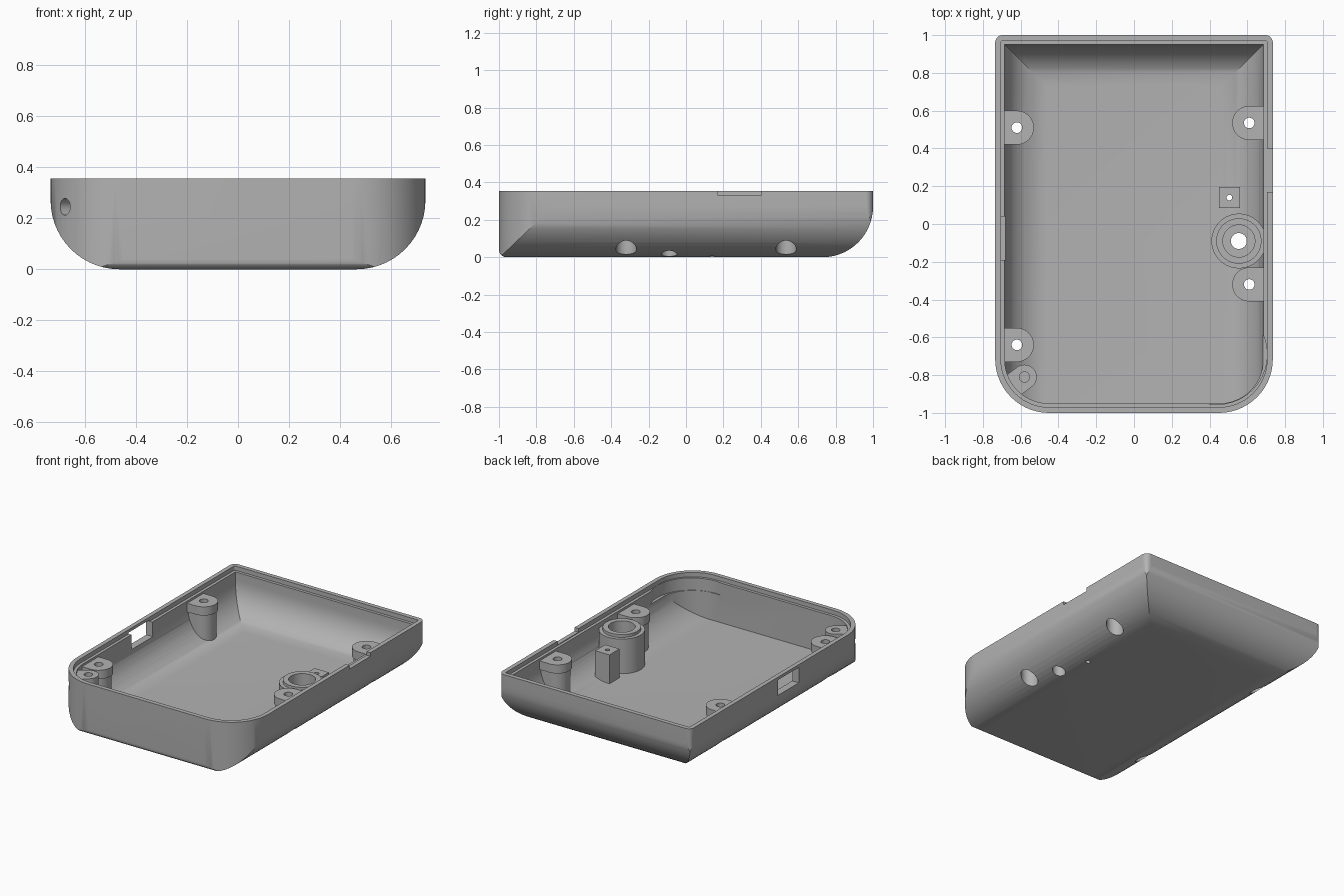
import bpy, bmesh, math
from mathutils import Vector

cube = bpy.data.objects.get("Cube")
if cube:
    bpy.data.objects.remove(cube, do_unlink=True)

grey = bpy.data.materials.new("plain grey")
grey.use_nodes = True
grey.diffuse_color = (0.45, 0.45, 0.45, 1)
grey.node_tree.nodes["Principled BSDF"].inputs["Base Color"].default_value = (0.45, 0.45, 0.45, 1)


def rounded_rect(a0, a1, b0, b1, radii, steps=14):
    """Outline with one radius per corner: low-low, high-low, high-high, low-high."""
    corners = [(a0, b0, 1, 1), (a1, b0, -1, 1), (a1, b1, -1, -1), (a0, b1, 1, -1)]
    pts = []
    for i, ((a, b, sa, sb), r) in enumerate(zip(corners, radii)):
        if r <= 0:
            pts.append((a, b))
            continue
        for k in range(steps + 1):
            t = math.pi + math.pi / 2 * (i + k / steps)
            pts.append((a + sa * r + r * math.cos(t), b + sb * r + r * math.sin(t)))
    return pts


def prism(name, pts, axis, lo, hi):
    """Extrude a closed outline along one axis."""
    place = {"x": lambda a, b, h: (h, a, b),
             "y": lambda a, b, h: (a, h, b),
             "z": lambda a, b, h: (a, b, h)}[axis]
    bm = bmesh.new()
    low = [bm.verts.new(place(a, b, lo)) for a, b in pts]
    high = [bm.verts.new(place(a, b, hi)) for a, b in pts]
    bm.faces.new(low)
    bm.faces.new(high)
    for i in range(len(pts)):
        j = (i + 1) % len(pts)
        bm.faces.new((low[i], low[j], high[j], high[i]))
    bmesh.ops.recalc_face_normals(bm, faces=bm.faces)
    mesh = bpy.data.meshes.new(name)
    bm.to_mesh(mesh)
    bm.free()
    mesh.materials.append(grey)
    ob = bpy.data.objects.new(name, mesh)
    bpy.context.collection.objects.link(ob)
    return ob


def box(name, x0, x1, y0, y1, z0, z1):
    return prism(name, [(x0, y0), (x1, y0), (x1, y1), (x0, y1)], "z", z0, z1)


def cylinder(name, x, y, r, z0, z1, n=40):
    ring = [(x + r * math.cos(math.tau * k / n), y + r * math.sin(math.tau * k / n)) for k in range(n)]
    return prism(name, ring, "z", z0, z1)


def tongue(name, x, y, r, direction, length, z0, z1, n=24):
    """Round-nosed post whose flat sides run out along a direction."""
    a = math.atan2(direction[1], direction[0])
    pts = [(x + r * math.cos(a + math.pi * (0.5 + k / n)), y + r * math.sin(a + math.pi * (0.5 + k / n)))
           for k in range(n + 1)]
    dx, dy = length * math.cos(a), length * math.sin(a)
    pts += [(pts[-1][0] + dx, pts[-1][1] + dy), (pts[0][0] + dx, pts[0][1] + dy)]
    return prism(name, pts, "z", z0, z1)


def combine(target, tool, operation, keep=False):
    mod = target.modifiers.new("cut", "BOOLEAN")
    mod.operation, mod.solver, mod.object = operation, "EXACT", tool
    bpy.context.view_layer.objects.active = target
    bpy.ops.object.modifier_apply(modifier=mod.name)
    if not keep:
        bpy.data.objects.remove(tool, do_unlink=True)


def outline(d):
    back, front = 0.04 - d, 0.285 - d
    return rounded_rect(d - 0.735, 0.735 - d, d - 1, 1 - d, (front, front, back, back))


def body(name, d, top):
    """Tray solid, inset by d: plan outline crossed with its two side profiles."""
    ob = prism(name, outline(d), "z", -1, 2)
    r = 0.27 - d
    across = rounded_rect(d - 0.735, 0.735 - d, d, top, (r, r, 0, 0))
    along = rounded_rect(d - 1, 1 - d, d, top, (0.04 - d, r, 0, 0))
    combine(ob, prism("across", across, "y", -2, 2), "INTERSECT")
    combine(ob, prism("along", along, "x", -2, 2), "INTERSECT")
    return ob


# Outer shell, cavity and the stepped rim
shell = body("case_shell", 0, 0.355)
combine(shell, body("cavity", 0.05, 1), "DIFFERENCE")
combine(shell, prism("rim_step", outline(0.03), "z", 0.325, 1), "DIFFERENCE")
# Shallow round relief in the front left corner
combine(shell, cylinder("relief", 0.44, -0.69, 0.265, 0.24, 1), "DIFFERENCE")
# Side port and the notch opposite
combine(shell, box("port", -0.8, -0.6, -0.19, 0.04, 0.225, 0.335), "DIFFERENCE")
combine(shell, box("notch", 0.6, 0.8, 0.17, 0.40, 0.33, 1), "DIFFERENCE")

liner = body("liner", 0.02, 0.34)
parts = [shell]

# Four screw posts, each with a wider cap and a screw hole sunk from below
for name, x, y in (("right_back", -0.62, 0.51), ("right_front", -0.62, -0.64),
                   ("left_back", 0.61, 0.535), ("left_front", 0.61, -0.32)):
    side = (math.copysign(1, x), 0)
    post = tongue("screw_post_" + name, x, y, 0.08, side, 0.2, 0, 0.26)
    combine(post, tongue("cap", x, y, 0.09, side, 0.2, 0.25, 0.31), "UNION")
    combine(post, liner, "INTERSECT", keep=True)
    for ob in (post, shell):
        combine(ob, cylinder("screw_hole", x, y, 0.028, -1, 1), "DIFFERENCE")
        combine(ob, cylinder("head_hole", x, y, 0.055, -1, 0.2), "DIFFERENCE")
    parts.append(post)

# Corner strap post with a blind hole and a cross hole out through the wall
way = Vector((-0.8, -0.6, 0))
strap = tongue("strap_post", -0.58, -0.81, 0.065, way, 0.3, 0, 0.315)
combine(strap, liner, "INTERSECT", keep=True)
combine(strap, cylinder("strap_hole", -0.58, -0.81, 0.027, 0.12, 1), "DIFFERENCE")
for ob in (strap, shell):
    ring = [(0.033 * math.cos(math.tau * k / 24), 0.033 * math.sin(math.tau * k / 24)) for k in range(24)]
    drill = prism("drill", ring, "z", 0, 0.4)
    drill.data.transform(way.to_track_quat("Z", "Y").to_matrix().to_4x4())
    drill.location = (-0.58, -0.81, 0.245)
    bpy.context.view_layer.update()
    combine(ob, drill, "DIFFERENCE")
parts.append(strap)

# Round button housing with a stepped bore
housing = cylinder("button_housing", 0.555, -0.09, 0.145, 0, 0.29, 56)
combine(housing, cylinder("collar", 0.555, -0.09, 0.12, 0.28, 0.31, 56), "UNION")
combine(housing, liner, "INTERSECT", keep=True)
combine(housing, cylinder("bore", 0.555, -0.09, 0.085, 0.2, 1), "DIFFERENCE")
for ob in (housing, shell):
    combine(ob, cylinder("button_hole", 0.555, -0.09, 0.042, -1, 1), "DIFFERENCE")
parts.append(housing)

# Square light post with a pinhole
light = box("light_post", 0.45, 0.56, 0.085, 0.195, 0.03, 0.25)
for ob in (light, shell):
    combine(ob, cylinder("pinhole", 0.505, 0.14, 0.015, -1, 1, 16), "DIFFERENCE")
parts.append(light)

bpy.data.objects.remove(liner, do_unlink=True)

# Smooth the curves, keep the hard edges
bpy.ops.object.select_all(action="DESELECT")
for ob in parts:
    ob.select_set(True)
bpy.context.view_layer.objects.active = shell
bpy.ops.object.shade_smooth_by_angle(angle=math.radians(30))
